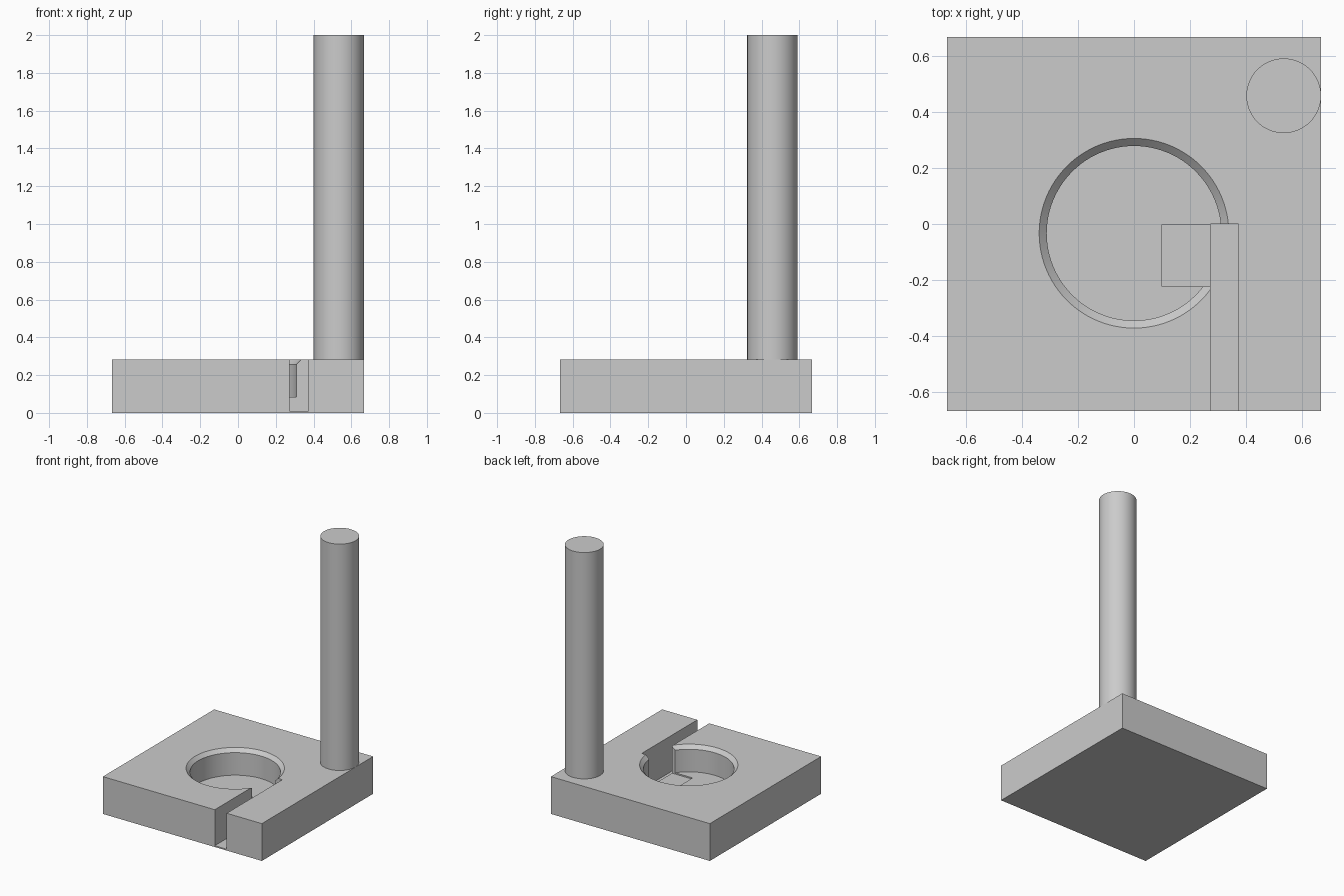
import bpy
import bmesh
from math import pi, cos, sin

cube = bpy.data.objects.get("Cube")
if cube:
    bpy.data.objects.remove(cube, do_unlink=True)

grey = bpy.data.materials.new("plain grey")
grey.use_nodes = True
grey.diffuse_color = (0.6, 0.6, 0.6, 1)
grey.node_tree.nodes["Principled BSDF"].inputs["Base Color"].default_value = (0.6, 0.6, 0.6, 1)

HALF, TOP = 0.667, 0.283
SIDES = 96


def add_object(name, bm):
    bmesh.ops.recalc_face_normals(bm, faces=bm.faces)
    mesh = bpy.data.meshes.new(name)
    bm.to_mesh(mesh)
    bm.free()
    mesh.materials.append(grey)
    obj = bpy.data.objects.new(name, mesh)
    bpy.context.collection.objects.link(obj)
    return obj


def box(name, low, high):
    bm = bmesh.new()
    bmesh.ops.create_cube(bm, size=1)
    for v in bm.verts:
        v.co = [(a + b) / 2 + c * (b - a) for a, b, c in zip(low, high, v.co)]
    return add_object(name, bm)


def turned(name, x, y, profile):
    """Stack of rings (radius, height) closed at both ends."""
    bm = bmesh.new()
    rings = []
    for r, z in profile:
        angles = [2 * pi * i / SIDES for i in range(SIDES)]
        rings.append([bm.verts.new((x + r * cos(a), y + r * sin(a), z)) for a in angles])
    for lower, upper in zip(rings, rings[1:]):
        for i in range(SIDES):
            j = (i + 1) % SIDES
            bm.faces.new((lower[i], lower[j], upper[j], upper[i]))
    bm.faces.new(rings[0])
    bm.faces.new(rings[-1])
    return add_object(name, bm)


def smooth(obj):
    bpy.ops.object.select_all(action="DESELECT")
    obj.select_set(True)
    bpy.context.view_layer.objects.active = obj
    bpy.ops.object.shade_smooth_by_angle(angle=0.5)


# Square base
base = box("base", (-HALF, -HALF, 0), (HALF, HALF, TOP))

# Round pocket with chamfered rim, front slot, and shallow relief beside the slot
cutters = [
    turned("pocket_cutter", 0, -0.033,
           [(0.311, 0.085), (0.311, 0.256), (0.338, TOP), (0.338, TOP + 0.1)]),
    box("slot_cutter", (0.272, -1, 0.01), (0.372, 0, 1)),
    box("relief_cutter", (0.1, -0.222, 0.075), (0.3, -0.001, 0.9)),
]
for cutter in cutters:
    cut = base.modifiers.new(cutter.name, "BOOLEAN")
    cut.operation = "DIFFERENCE"
    cut.solver = "EXACT"
    cut.object = cutter

# Bake the cuts and drop the cutters
bpy.context.view_layer.update()
graph = bpy.context.evaluated_depsgraph_get()
carved = bpy.data.meshes.new_from_object(base.evaluated_get(graph))
base.modifiers.clear()
base.data = carved
for cutter in cutters:
    bpy.data.objects.remove(cutter, do_unlink=True)
smooth(base)

# Tall post on the back corner
post = turned("post", 0.5335, 0.457, [(0.133, TOP - 0.02), (0.133, 2)])
smooth(post)
